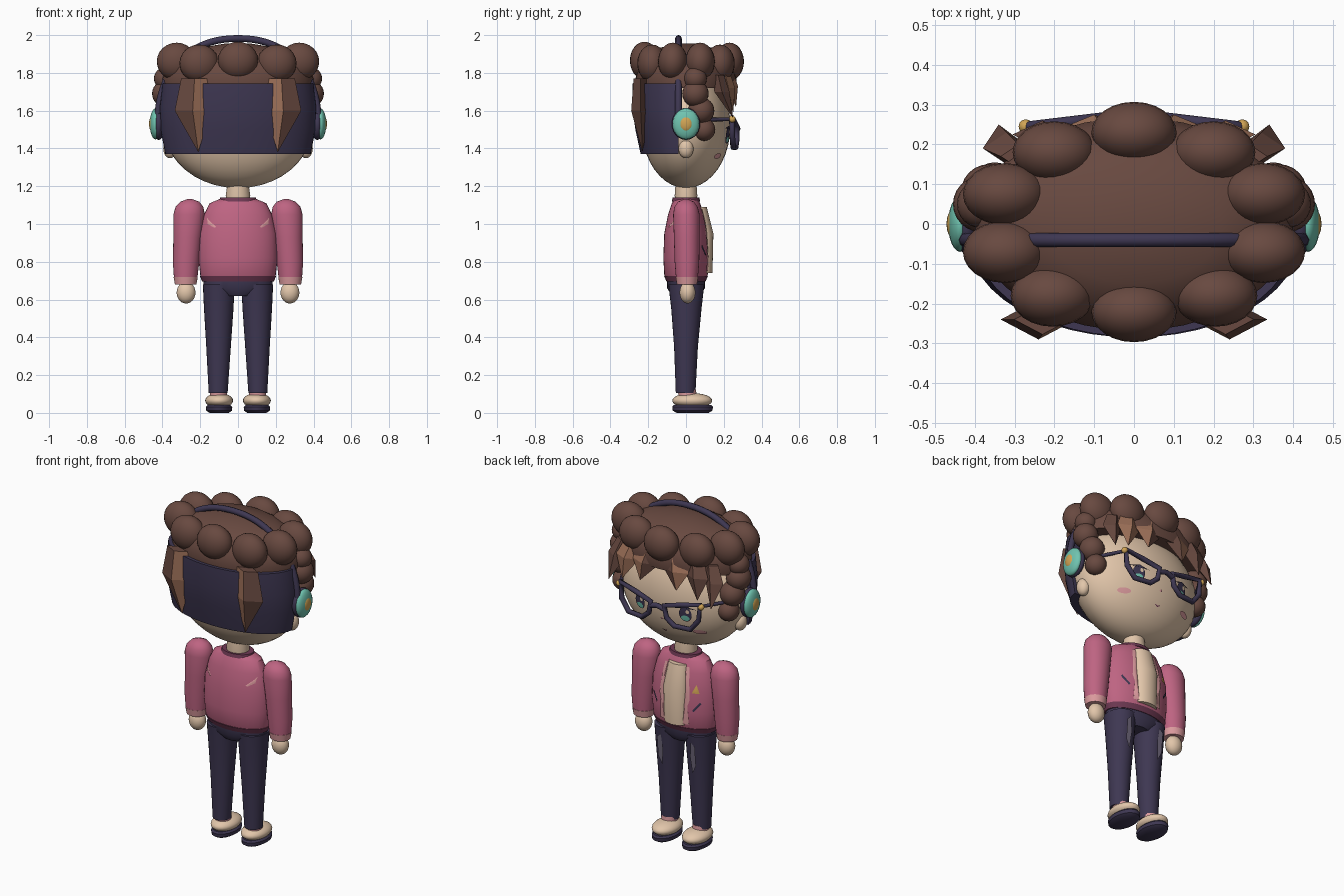
import bpy, bmesh, math
from mathutils import Vector

cube = bpy.data.objects.get("Cube")
if cube:
    bpy.data.objects.remove(cube)


def material(name, *rgb):
    lin = [((c / 255 + 0.055) / 1.055) ** 2.4 for c in rgb] + [1]
    m = bpy.data.materials.new(name)
    m.use_nodes = True
    m.diffuse_color = lin
    m.node_tree.nodes["Principled BSDF"].inputs["Base Color"].default_value = lin
    return m


SKIN = material("cream_skin", 226, 198, 170)
HAIR = material("brown_hair", 104, 73, 64)
GLOW = material("hair_highlight", 160, 114, 90)
NAVY = material("dark_navy", 62, 55, 82)
PINK = material("jacket_pink", 190, 100, 130)
PALE = material("pale_pink", 220, 155, 158)
PLUM = material("dark_plum", 112, 58, 84)
TEAL = material("teal", 112, 196, 176)
GOLD = material("gold", 210, 165, 85)
MAUVE = material("grey_mauve", 112, 104, 124)


def finish(name, bm, mats, smooth=True, recalc=True):
    if recalc:
        bmesh.ops.recalc_face_normals(bm, faces=bm.faces)
    me = bpy.data.meshes.new(name)
    bm.to_mesh(me)
    bm.free()
    for m in mats:
        me.materials.append(m)
    for p in me.polygons:
        p.use_smooth = smooth
    if smooth:
        me.set_sharp_from_angle(angle=math.radians(40))
    ob = bpy.data.objects.new(name, me)
    bpy.context.collection.objects.link(ob)
    return ob


def ball(name, mat, c, r, seg=24):
    bm = bmesh.new()
    bmesh.ops.create_uvsphere(bm, u_segments=seg, v_segments=seg // 2, radius=1)
    for v in bm.verts:
        v.co = Vector(a * b + d for a, b, d in zip(v.co, r, c))
    return finish(name, bm, [mat])


def loft(name, mat, rings, n=28, arc=(0, 2 * math.pi)):
    """Stack elliptical rings (z, rx, ry, cx, cy) into a capped solid."""
    bm = bmesh.new()
    full = arc[1] - arc[0] > 6
    count = n if full else n + 1
    loops = []
    for z, rx, ry, cx, cy in rings:
        angles = [arc[0] + (arc[1] - arc[0]) * i / n for i in range(count)]
        loops.append([bm.verts.new((cx + rx * math.cos(a), cy + ry * math.sin(a), z)) for a in angles])
    for a, b in zip(loops, loops[1:]):
        for i in range(count):
            j = (i + 1) % count
            bm.faces.new((a[i], a[j], b[j], b[i]))
    bm.faces.new(loops[0])
    bm.faces.new(loops[-1])
    return finish(name, bm, [mat])


def tube(name, mat, pts, r, closed=False):
    cu = bpy.data.curves.new(name, "CURVE")
    cu.dimensions = "3D"
    cu.bevel_depth = r
    cu.bevel_resolution = 2
    cu.use_fill_caps = True
    sp = cu.splines.new("POLY")
    sp.points.add(len(pts) - 1)
    for p, co in zip(sp.points, pts):
        p.co = (*co, 1)
    sp.use_cyclic_u = closed
    cu.materials.append(mat)
    ob = bpy.data.objects.new(name, cu)
    bpy.context.collection.objects.link(ob)
    return ob


def patch(name, mat, outline, surf, side=1, lift=0.006):
    """Thin painted plate that follows a surface y = surf(x, z)."""
    bm = bmesh.new()
    n = len(outline)
    cx, cz = (sum(p[k] for p in outline) / n for k in (0, 1))

    def vert(x, z):
        return bm.verts.new((x, side * (surf(x, z) + lift), z))
    loops = [[vert(cx + (x - cx) * s, cz + (z - cz) * s) for x, z in outline] for s in (1, 0.66, 0.33)]
    mid = vert(cx, cz)
    for i in range(n):
        j = (i + 1) % n
        for a, b in zip(loops, loops[1:]):
            bm.faces.new((a[i], a[j], b[j], b[i]))
        bm.faces.new((loops[-1][i], loops[-1][j], mid))
    bm.normal_update()
    if sum(f.normal.y for f in bm.faces) * side < 0:
        bmesh.ops.reverse_faces(bm, faces=bm.faces)
    return finish(name, bm, [mat], recalc=False)


def oval(cx, cz, rx, rz, n=16):
    return [(cx + rx * math.cos(math.tau * i / n), cz + rz * math.sin(math.tau * i / n)) for i in range(n)]


def lock(name, top, mid, tip, w, d, light=0):
    """Four-sided hair spike; light = x side painted with the highlight, 2 = all."""
    bm = bmesh.new()
    loops = []
    for c, s in ((top, 0.75), (mid, 1)):
        c = Vector(c)
        loops.append([bm.verts.new(c + Vector(o)) for o in ((w * s, 0, 0), (0, d * s, 0), (-w * s, 0, 0), (0, -d * s, 0))])
    end = bm.verts.new(tip)
    for i in range(4):
        j = (i + 1) % 4
        bm.faces.new((loops[0][i], loops[0][j], loops[1][j], loops[1][i]))
        bm.faces.new((loops[1][i], loops[1][j], end))
    bm.faces.new(loops[0])
    bmesh.ops.recalc_face_normals(bm, faces=bm.faces)
    for f in bm.faces:
        f.material_index = int(light == 2 or f.normal.x * light > 0.1)
    return finish(name, bm, [HAIR, GLOW], smooth=False)


# Surfaces that painted details sit on
HEAD_Z, HEAD_R = 1.52, (0.395, 0.235, 0.33)
TORSO = [(0.70, 0.19, 0.10), (0.73, 0.2, 0.115), (0.82, 0.21, 0.12), (0.95, 0.205, 0.115),
         (1.05, 0.18, 0.095), (1.11, 0.15, 0.075), (1.135, 0.09, 0.06)]


def face_y(x, z):
    return HEAD_R[1] * math.sqrt(max(0, 1 - (x / HEAD_R[0]) ** 2 - ((z - HEAD_Z) / HEAD_R[2]) ** 2))


def chest_y(x, z):
    for (z0, a0, b0), (z1, a1, b1) in zip(TORSO, TORSO[1:]):
        if z <= z1:
            t = (z - z0) / (z1 - z0)
            rx, ry = a0 + (a1 - a0) * t, b0 + (b1 - b0) * t
            return ry * math.sqrt(max(0, 1 - (x / rx) ** 2))
    return 0.06


# Head, neck and torso
ball("head", SKIN, (0, 0, HEAD_Z), HEAD_R, 40)
loft("neck", SKIN, [(1.1, 0.06, 0.055, 0, 0), (1.15, 0.065, 0.06, 0, 0), (1.22, 0.055, 0.055, 0, 0)])
loft("jacket", PINK, [(*r, 0, 0) for r in TORSO], 36)
loft("jacket_hem", PLUM, [(0.695, 0.19, 0.103, 0, 0), (0.725, 0.202, 0.116, 0, 0)], 36)
loft("collar", PLUM, [(1.12, 0.1, 0.075, 0, 0), (1.14, 0.095, 0.07, 0, 0)])
loft("hips", NAVY, [(0.62, 0.09, 0.075, 0, 0), (0.66, 0.18, 0.1, 0, 0), (0.71, 0.185, 0.1, 0, 0)])

# Shirt front and jacket details
loft("shirt_front", SKIN, [(0.74, 0.07, 0.045, 0, 0.095), (0.95, 0.075, 0.05, 0, 0.095), (1.09, 0.06, 0.045, 0, 0.065)])
patch("chest_badge", GOLD, [(-0.15, 0.94), (-0.11, 0.94), (-0.13, 0.99)], chest_y)

# Hair cap and back panel
loft("hair_cap", HAIR, [(1.72, 0.395, 0.262, 0, 0), (1.77, 0.4, 0.268, 0, 0), (1.83, 0.38, 0.25, 0, 0),
                        (1.89, 0.32, 0.21, 0, 0), (1.93, 0.22, 0.15, 0, 0), (1.955, 0.07, 0.05, 0, 0)], 40)
loft("back_hair", NAVY, [(1.37, 0.385, 0.2, 0, -0.04), (1.5, 0.41, 0.228, 0, -0.04),
                         (1.62, 0.415, 0.245, 0, -0.04), (1.745, 0.4, 0.243, 0, -0.04)], 24, (math.pi, math.tau))
for y, z in ((0.23, 1.86), (-0.22, 1.865)):
    ball("middle_curl", HAIR, (0, y, z), (0.107, 0.077, 0.1))

# Headband over the top
band = [(0.425 * math.copysign(abs(math.cos(a)) ** 0.9, math.cos(a)), -0.04, 1.53 + 0.452 * math.sin(a) ** 0.9)
        for a in [math.pi * i / 40 for i in range(41)]]
tube("headband", NAVY, band, 0.018)

# Nose, mouth, glasses bridge
patch("nose", PALE, oval(0, 1.41, 0.009, 0.007, 8), face_y)
patch("mouth", PLUM, [(-0.022, 1.335), (0, 1.329), (0.022, 1.335), (0, 1.322)], face_y)
tube("glasses_bridge", NAVY, [(-0.05, 0.268, 1.49), (0, 0.274, 1.505), (0.05, 0.268, 1.49)], 0.015)

for s, side in ((-1, "left"), (1, "right")):
    # Hair curls
    for x, y, z in ((0.2, 0.18, 1.85), (0.325, 0.075, 1.86), (0.325, -0.07, 1.86), (0.205, -0.18, 1.85)):
        ball(side + "_curl", HAIR, (s * x, y, z), (0.105, 0.078, 0.1))
    for x, y, z, r in ((0.385, 0.05, 1.77, 0.06), (0.385, 0.05, 1.69, 0.07), (0.365, 0.08, 1.6, 0.07), (0.35, 0.095, 1.5, 0.06)):
        ball(side + "_side_curl", HAIR, (s * x, y, z), (r, r, r))
    # Back locks and fringe
    lock(side + "_back_lock", (s * 0.23, -0.24, 1.77), (s * 0.24, -0.24, 1.6), (s * 0.21, -0.23, 1.38), 0.095, 0.05, -s)
    lock(side + "_temple_lock", (s * 0.29, 0.17, 1.79), (s * 0.32, 0.19, 1.7), (s * 0.34, 0.25, 1.56), 0.06, 0.04)
    lock(side + "_outer_fringe", (s * 0.2, 0.2, 1.82), (s * 0.23, 0.225, 1.72), (s * 0.25, 0.25, 1.59), 0.075, 0.035, 2 if s > 0 else 0)
    lock(side + "_inner_fringe", (s * 0.08, 0.22, 1.82), (s * 0.1, 0.24, 1.73), (s * 0.12, 0.265, 1.62), 0.085, 0.035, s)
    # Ear and headphone
    ball(side + "_ear", SKIN, (s * 0.36, 0, 1.4), (0.036, 0.04, 0.052))
    ball(side + "_ear_pad", NAVY, (s * 0.42, 0, 1.53), (0.035, 0.075, 0.085))
    ball(side + "_ear_cup", TEAL, (s * 0.437, 0, 1.53), (0.03, 0.07, 0.082))
    ball(side + "_ear_cap", GOLD, (s * 0.455, 0, 1.53), (0.016, 0.036, 0.042))
    # Eye, brow line and blush
    patch(side + "_iris", NAVY, oval(s * 0.15, 1.47, 0.036, 0.045), face_y, lift=0.007)
    patch(side + "_iris_glow", TEAL, oval(s * 0.15, 1.447, 0.025, 0.017), face_y, lift=0.01)
    patch(side + "_eye_shine", SKIN, oval(s * 0.15 - 0.014, 1.488, 0.01, 0.012, 10), face_y, lift=0.01)
    patch(side + "_lashes", NAVY, [(s * x, z) for x, z in ((0.09, 1.5), (0.15, 1.52), (0.215, 1.505), (0.15, 1.507))], face_y, lift=0.009)
    patch(side + "_blush", PALE, oval(s * 0.21, 1.36, 0.036, 0.015), face_y)
    # Glasses
    rim = ((0.045, 1.515), (0.15, 1.54), (0.262, 1.565), (0.255, 1.47), (0.205, 1.405), (0.105, 1.405), (0.058, 1.445))
    tube(side + "_glasses_rim", NAVY, [(s * x, 0.275 - 0.12 * x, z) for x, z in rim], 0.015, True)
    tube(side + "_glasses_arm", NAVY, [(s * 0.265, 0.243, 1.555), (s * 0.39, 0.02, 1.55)], 0.01)
    ball(side + "_hinge", GOLD, (s * 0.272, 0.245, 1.555), (0.018, 0.018, 0.018), 12)
    # Sleeve, cuff and hand
    loft(side + "_sleeve", PINK, [(0.715, 0.062, 0.058, s * 0.277, 0.005), (0.8, 0.07, 0.065, s * 0.275, 0.005),
                                  (0.93, 0.075, 0.068, s * 0.267, 0.004), (1.05, 0.083, 0.07, s * 0.259, 0.002),
                                  (1.09, 0.074, 0.062, s * 0.257, 0), (1.118, 0.05, 0.042, s * 0.255, 0), (1.132, 0.012, 0.01, s * 0.255, 0)])
    loft(side + "_cuff", PALE, [(0.68, 0.057, 0.053, s * 0.277, 0.005), (0.72, 0.064, 0.06, s * 0.277, 0.005)])
    ball(side + "_hand", SKIN, (s * 0.275, 0.008, 0.637), (0.05, 0.042, 0.058))
    # Jacket trim, pocket and back mark
    trim = ((0.06, 0.75), (0.095, 0.75), (0.088, 0.86), (0.1, 0.9), (0.09, 1.0), (0.08, 1.08), (0.06, 1.08))
    patch(side + "_lapel", PALE, [(s * x, z) for x, z in trim], chest_y)
    patch(side + "_pocket", NAVY, [(s * x, z) for x, z in ((0.115, 0.84), (0.122, 0.83), (0.16, 0.88), (0.153, 0.89))], chest_y)
    patch(side + "_back_mark", PALE, [(s * x, z) for x, z in ((0.115, 0.985), (0.15, 1.015), (0.165, 1.035), (0.16, 1.0), (0.125, 0.98))], chest_y, -1)
    # Leg, sock and shoe
    loft(side + "_leg", NAVY, [(0.105, 0.05, 0.052, s * 0.105, -0.002), (0.35, 0.065, 0.063, s * 0.103, 0),
                               (0.55, 0.078, 0.08, s * 0.102, 0.002), (0.68, 0.084, 0.095, s * 0.102, 0.002)])
    patch(side + "_thigh_fade", MAUVE, [(s * x, z) for x, z in ((0.1, 0.45), (0.125, 0.5), (0.125, 0.62), (0.1, 0.64), (0.09, 0.55))],
          lambda x, z: 0.002 + 0.063 + (z - 0.35) * 0.092)
    loft(side + "_sock", PALE, [(0.07, 0.045, 0.048, s * 0.103, 0.01), (0.125, 0.045, 0.048, s * 0.103, 0.005)])
    ball(side + "_shoe", SKIN, (s * 0.1, 0.033, 0.065), (0.074, 0.106, 0.04))
    loft(side + "_sole", NAVY, [(0, 0.05, 0.085, s * 0.1, 0.035), (0.012, 0.068, 0.105, s * 0.1, 0.035),
                                (0.032, 0.07, 0.108, s * 0.1, 0.035), (0.042, 0.06, 0.1, s * 0.1, 0.035)])
